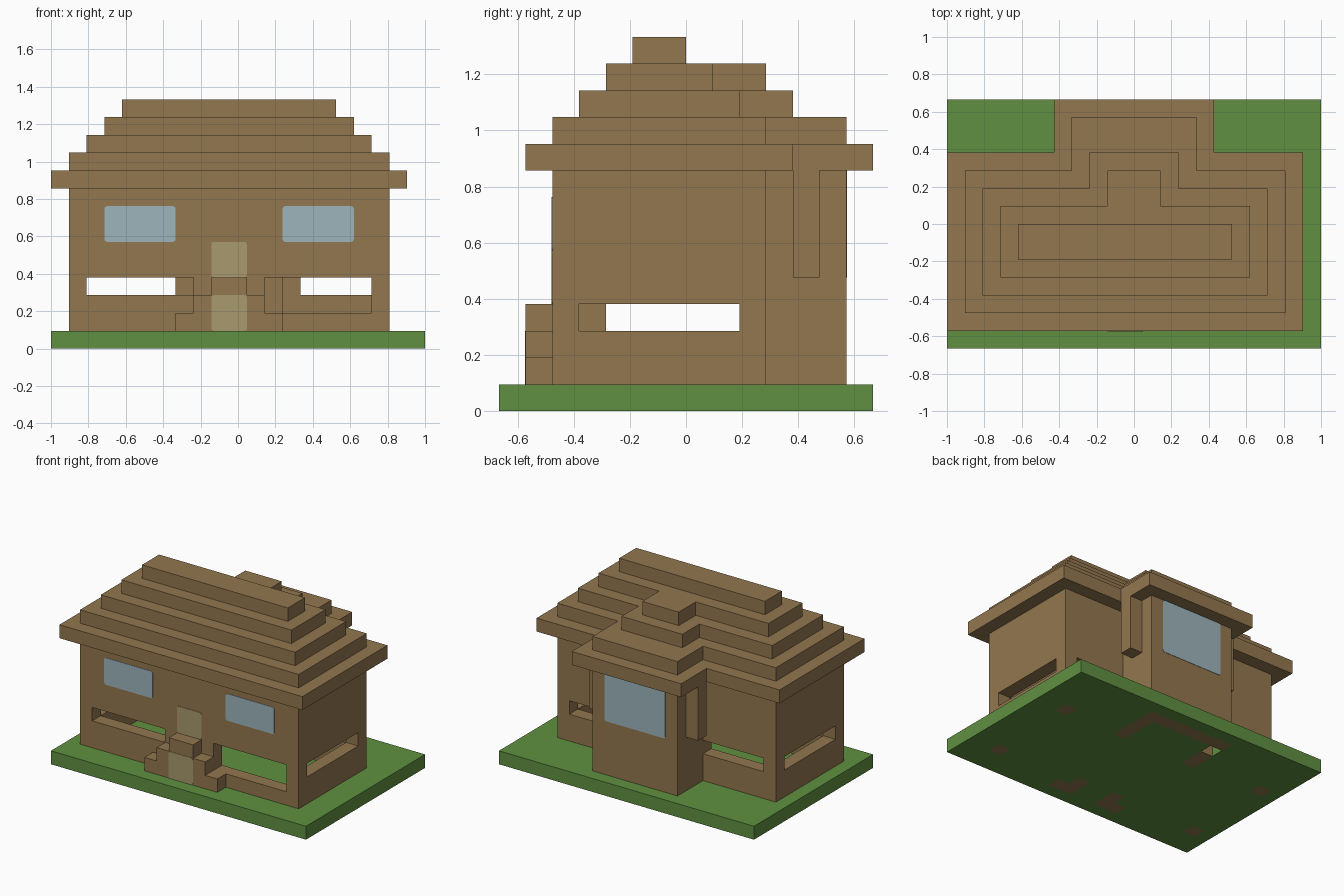
import bpy, bmesh
from itertools import product
from mathutils import Vector

if "Cube" in bpy.data.objects:
    bpy.data.objects.remove(bpy.data.objects["Cube"])

U = 2 / 21                      # edge of one building block
ORIGIN = Vector((-1, -7 * U, 0))


def material(name, rgb):
    m = bpy.data.materials.new(name)
    m.use_nodes = True
    m.diffuse_color = (*rgb, 1)
    m.node_tree.nodes["Principled BSDF"].inputs["Base Color"].default_value = (*rgb, 1)
    return m


WOOD = material("brown wood", (0.29, 0.184, 0.078))
GRASS = material("grass green", (0.115, 0.28, 0.052))
GLASS = material("pale blue glass", (0.337, 0.46, 0.5))
DOOR = material("straw door", (0.392, 0.323, 0.156))


def finish(bm, name, mat):
    mesh = bpy.data.meshes.new(name)
    bm.to_mesh(mesh)
    bm.free()
    mesh.materials.append(mat)
    ob = bpy.data.objects.new(name, mesh)
    bpy.context.collection.objects.link(ob)
    return ob


def box(x0, x1, y0, y1, z0, z1):
    """Set of grid cells in a block."""
    return set(product(range(x0, x1), range(y0, y1), range(z0, z1)))


def build(name, cells, mat):
    """Outer skin of a set of cells, flat areas merged."""
    bm = bmesh.new()
    for c in cells:
        for axis, side in product(range(3), (0, 1)):
            step = list(c)
            step[axis] += 2 * side - 1
            if tuple(step) in cells:
                continue
            a, b = (axis + 1) % 3, (axis + 2) % 3
            corners = []
            for da, db in ((0, 0), (1, 0), (1, 1), (0, 1)):
                p = Vector(c)
                p[axis] += side
                p[a] += da
                p[b] += db
                corners.append(bm.verts.new(ORIGIN + p * U))
            bm.faces.new(corners if side else corners[::-1])
    bmesh.ops.remove_doubles(bm, verts=bm.verts, dist=U / 100)
    bmesh.ops.dissolve_limit(bm, angle_limit=0.01, verts=bm.verts, edges=bm.edges)
    return finish(bm, name, mat)


def plate(name, x0, x1, z0, z1, y, mat):
    """Thin pane with rounded corners on a wall plane at grid line y."""
    bm = bmesh.new()
    bmesh.ops.create_cube(bm, size=1)
    for v in bm.verts:
        v.co = ORIGIN + Vector(((x0 + x1) / 2 * U + v.co.x * (x1 - x0) * U,
                                y * U + v.co.y * 0.005,
                                (z0 + z1) / 2 * U + v.co.z * (z1 - z0) * U))
    edges = [e for e in bm.edges
             if abs(e.verts[0].co.y - e.verts[1].co.y) > 0.001]
    bmesh.ops.bevel(bm, geom=edges, offset=0.014, segments=3, profile=0.5, affect='EDGES')
    return finish(bm, name, mat)


# Footings set into the lawn
footings = box(7, 14, 12, 13, 0, 1)
for x in (1, 18):
    for y in (2, 9):
        footings |= box(x, x + 1, y, y + 1, 0, 1)
for x in (7, 13):
    footings |= box(x, x + 1, 9, 12, 0, 1)
for inner, outer in ((8, 7), (11, 12)):
    footings |= box(inner, inner + 1, 1, 3, 0, 1) | box(outer, outer + 1, 1, 2, 0, 1)
gap = box(7, 8, 11, 12, 0, 1)
footings -= gap
build("footings", footings, WOOD)

# Lawn slab
build("lawn", box(0, 21, 0, 14, 0, 1) - footings - gap, GRASS)

# Walls: hollow main room opening into a rear bay
walls = box(1, 19, 2, 10, 1, 9) | box(7, 14, 10, 13, 1, 9)
walls -= box(2, 18, 3, 9, 1, 9) | box(8, 13, 9, 12, 1, 9)
walls -= box(2, 8, 2, 3, 3, 4)         # front slot, right
walls -= box(12, 18, 2, 3, 2, 4)       # front slot, left, taller
walls -= box(2, 7, 9, 10, 3, 4) | box(14, 18, 9, 10, 3, 4)   # rear slots
walls -= box(1, 2, 3, 9, 3, 4) | box(18, 19, 3, 9, 3, 4)     # side slots
build("walls", walls, WOOD)

# Stepped roof: x range, y range, then rear bay x range and rear end
roof = set()
layers = [(0, 20, 1, 11, 6, 15, 14), (1, 19, 2, 10, 7, 14, 13),
          (2, 18, 3, 9, 8, 13, 11), (3, 17, 4, 8, 9, 12, 10),
          (4, 16, 5, 7, 9, 9, 7)]
for i, (x0, x1, y0, y1, bx0, bx1, by) in enumerate(layers):
    roof |= box(x0, x1, y0, y1, 9 + i, 10 + i) | box(bx0, bx1, y1, by, 9 + i, 10 + i)
build("roof", roof, WOOD)

# Stepped porch and the landing block behind the door
porch = set()
for i in range(3):
    porch |= box(7 + i, 13 - i, 1, 2, 1 + i, 2 + i)
build("porch_steps", porch, WOOD)
build("inner_landing", box(9, 11, 3, 4, 1, 4), WOOD)

# Hanging brackets on both sides of the bay
for side, x in (("right", 6), ("left", 14)):
    build(side + "_bracket", box(x, x + 1, 11, 12, 5, 9), WOOD)

# Window panes and door panels
plate("front_window_right", 3, 7, 6, 8, 2, GLASS)
plate("front_window_left", 13, 17, 6, 8, 2, GLASS)
plate("bay_window", 8, 13, 5, 9, 13, GLASS)
plate("door_upper", 9, 11, 4, 6, 2, DOOR)
plate("door_lower", 9, 11, 1, 3, 1, DOOR)
